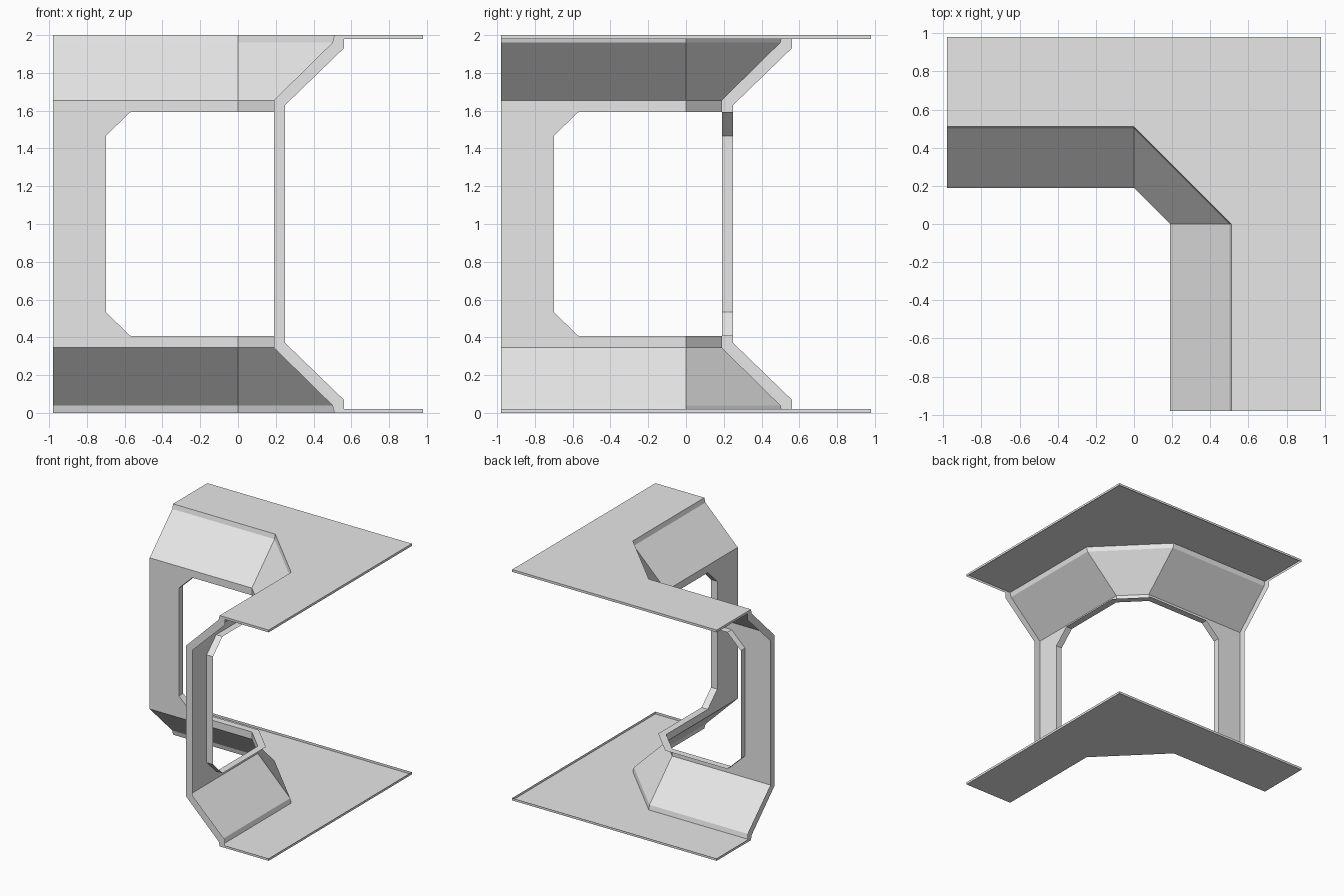
import bpy, bmesh
from mathutils import Vector

cube = bpy.data.objects.get("Cube")
if cube:
    bpy.data.objects.remove(cube, do_unlink=True)

GREY = (0.8, 0.8, 0.8, 1)
mat = bpy.data.materials.new("light grey panel")
mat.use_nodes = True
mat.diffuse_color = GREY
mat.node_tree.nodes["Principled BSDF"].inputs["Base Color"].default_value = GREY

E = 0.98              # half width of the module
WALL, LIP = 0.19, 0.06
CREASE = 1.655        # wall to slope
HEAD = 1.592          # top of the opening
SLOPE = [(0.51, 2), (0.5, 1.96), (WALL, CREASE)]


def add_part(name, faces, inward=False):
    """Upper half of one arm, repeated across the diagonal and mid height."""
    bm = bmesh.new()
    for pts in faces:
        for swap in (False, True):
            for low in (False, True):
                bm.faces.new([bm.verts.new((y if swap else x, x if swap else y,
                                            2 - z if low else z)) for x, y, z in pts])
    bmesh.ops.remove_doubles(bm, verts=bm.verts, dist=0.0005)
    bm.normal_update()
    # Turn the visible side outward, or toward the opening
    ref = Vector((0.2, 0.2, 1)) if inward else Vector((0.9, 0.9, 1))
    for f in bm.faces:
        side = f.normal.dot(f.calc_center_median() - ref)
        if (side > 0) == inward:
            f.normal_flip()
    bmesh.ops.dissolve_limit(bm, angle_limit=0.01, verts=bm.verts, edges=bm.edges)
    mesh = bpy.data.meshes.new(name)
    bm.to_mesh(mesh)
    bm.free()
    mesh.materials.append(mat)
    bpy.context.collection.objects.link(bpy.data.objects.new(name, mesh))


def bridge(a, b):
    """Quads between two matching chains of points."""
    return [(a[i], a[i + 1], b[i + 1], b[i]) for i in range(len(a) - 1)]


def run(d, z):
    """Path along the arm to the middle of the chamfered corner."""
    return [(-E, d, z), (0, d, z), (d / 2, d / 2, z)]


# Flat floor and ceiling sheets with a thin outer rim
edge = [(-E, E, 2), (E, E, 2)]
add_part("floor_and_ceiling", [run(SLOPE[0][0], 2) + edge[::-1]])
add_part("outer_rim", bridge(edge, [(x, y, 1.98) for x, y, z in edge]))

# Sloped panels with a narrow steep band at the sheet
add_part("sloped_panels", [q for p, s in zip(SLOPE, SLOPE[1:])
                           for q in bridge(run(*p), run(*s))])

# Upright wall around the chamfered opening
hole = [(-0.7, 1), (-0.7, 1.467), (-0.57, HEAD), (0, HEAD)]
outline = [(-E, 1), (-E, CREASE), (0, CREASE)] + hole[::-1]
wall = [[(x, WALL, z) for x, z in outline]]
wall += bridge(run(WALL, CREASE)[1:], run(WALL, HEAD)[1:])
add_part("wall_frame", wall)

# Lip around the opening, mitred at the corner
back = WALL + LIP
mitre = LIP * 0.414
mid = (back + mitre) / 2
inner = [(x, WALL, z) for x, z in hole] + [(WALL / 2, WALL / 2, HEAD)]
outer = [(x, back, z) for x, z in hole[:-1]] + [(mitre, back, HEAD), (mid, mid, HEAD)]
add_part("opening_lip", bridge(inner, outer), inward=True)

# Flange closing each end
front = [(WALL, 1), (WALL, CREASE), (0.5, 1.96), (0.51, 2), (E, 2)]
rear = [(back, 1), (back, 1.63), (0.56, 1.93), (0.56, 1.98), (E, 1.98)]
add_part("end_flange", bridge([(-E, y, z) for y, z in front],
                              [(-E, y, z) for y, z in rear]))
